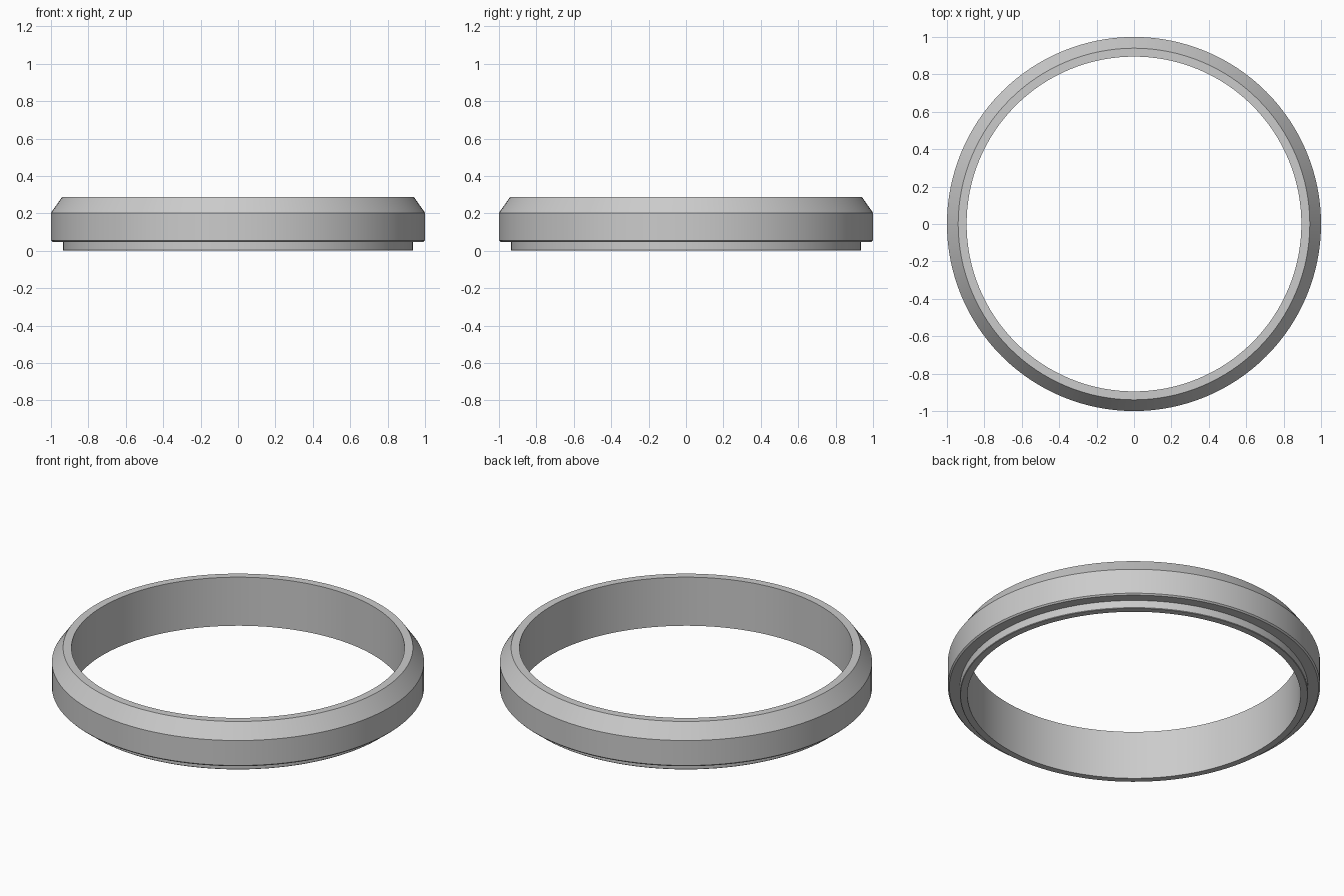
import bpy, bmesh, math

if "Cube" in bpy.data.objects:
    bpy.data.objects.remove(bpy.data.objects["Cube"])

SEGMENTS = 128

# One plain grey for the whole ring
grey = bpy.data.materials.new("plain_grey")
grey.diffuse_color = (0.6, 0.6, 0.6, 1)
grey.use_nodes = True
grey.node_tree.nodes["Principled BSDF"].inputs["Base Color"].default_value = grey.diffuse_color

# Cross-section (radius, height), counter-clockwise from the inner bottom edge
profile = [
    (0.895, 0.0),
    (0.932, 0.0), (0.935, 0.003),    # bottom lip
    (0.935, 0.047),
    (0.992, 0.047), (1.0, 0.055),    # step with tiny bevel
    (1.0, 0.203),                    # outer wall
    (0.94, 0.288),                   # sloped shoulder
    (0.895, 0.288),                  # flat top rim
]

# Sweep the closed section round the z axis
bm = bmesh.new()
rings = []
for i in range(SEGMENTS):
    a = 2 * math.pi * i / SEGMENTS
    rings.append([bm.verts.new((r * math.cos(a), r * math.sin(a), z)) for r, z in profile])
n = len(profile)
for i in range(SEGMENTS):
    cur, nxt = rings[i], rings[(i + 1) % SEGMENTS]
    for j in range(n):
        k = (j + 1) % n
        bm.faces.new((cur[j], nxt[j], nxt[k], cur[k]))
bmesh.ops.recalc_face_normals(bm, faces=bm.faces)

mesh = bpy.data.meshes.new("bezel_ring")
bm.to_mesh(mesh)
bm.free()
mesh.materials.append(grey)
ring = bpy.data.objects.new("bezel_ring", mesh)
bpy.context.collection.objects.link(ring)

# Smooth round the ring, crisp at section corners
bpy.context.view_layer.objects.active = ring
ring.select_set(True)
bpy.ops.object.shade_smooth_by_angle(angle=math.radians(25))
